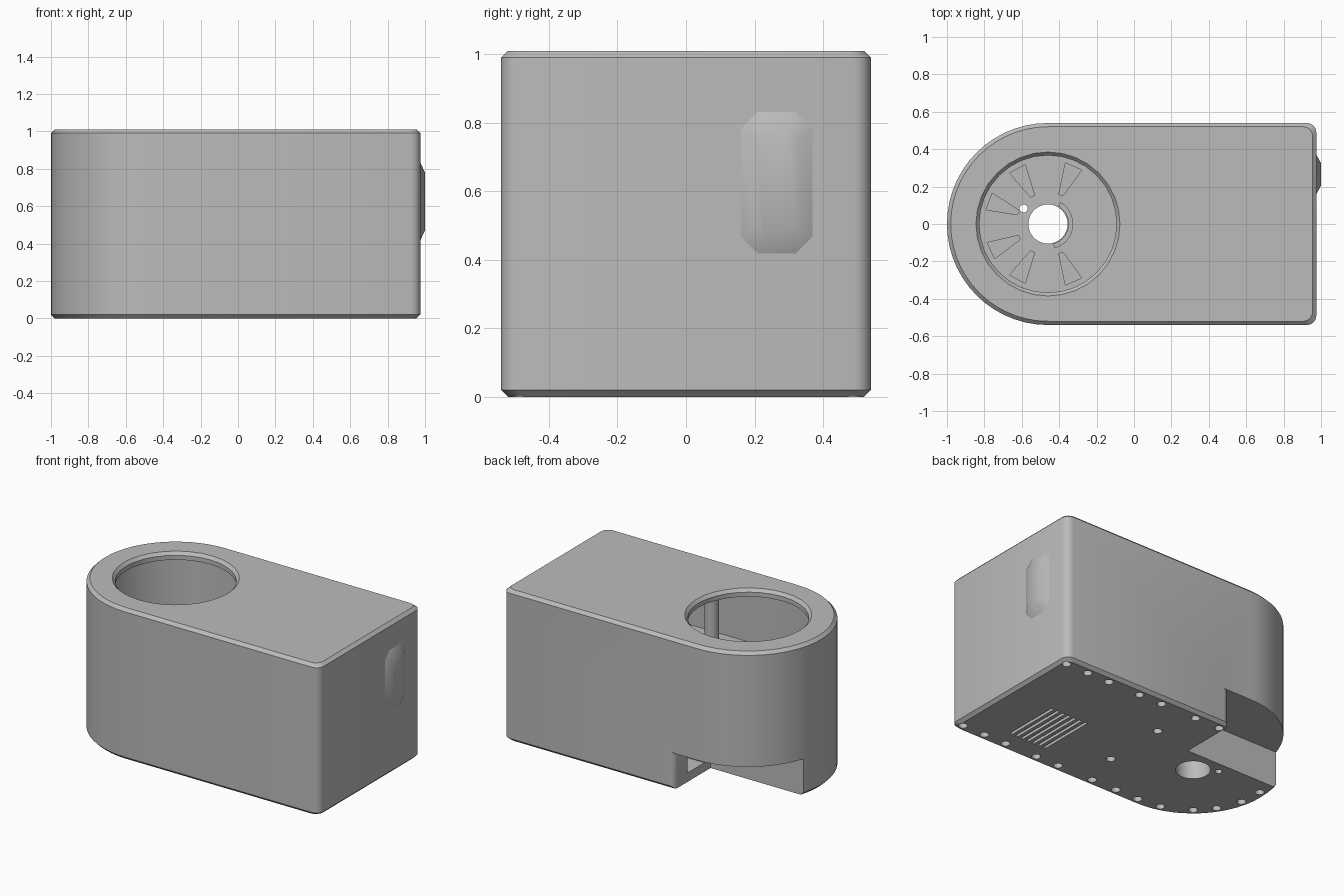
import bpy, bmesh, math
from math import sin, cos, pi, radians

cube = bpy.data.objects.get("Cube")
if cube:
    bpy.data.objects.remove(cube, do_unlink=True)

grey = bpy.data.materials.new("plain grey")
grey.use_nodes = True
COL = (0.5, 0.5, 0.5, 1)
grey.diffuse_color = COL
grey.node_tree.nodes["Principled BSDF"].inputs["Base Color"].default_value = COL

CX = -0.46      # centre of the round end
R = 0.54        # half width of the case
X1 = 0.975      # flat end
TOP = 1.01
FLOOR = 0.55    # inner floor height


def arc(cx, cy, r, a0, a1, n):
    """Points on an arc, angles in degrees."""
    return [(cx + r * cos(radians(a0 + (a1 - a0) * i / n)),
             cy + r * sin(radians(a0 + (a1 - a0) * i / n))) for i in range(n + 1)]


def circle(cx, cy, r, n=32):
    return arc(cx, cy, r, 0, 360, n)[:-1]


def rect(x0, x1, y0, y1):
    return [(x0, y0), (x1, y0), (x1, y1), (x0, y1)]


def case_outline(inset):
    """Round at one end, square with softened corners at the other."""
    r, c = R - inset, 0.05
    x = X1 - inset - c
    return (arc(CX, 0, r, 90, 270, 28) + arc(x, c - r, c, -90, 0, 4)
            + arc(x, r - c, c, 0, 90, 4))


def loft(bm, layers):
    """Closed solid through (z, outline) layers of equal point count."""
    rings = [[bm.verts.new((x, y, z)) for x, y in pts] for z, pts in layers]
    n = len(rings[0])
    bm.faces.new(rings[0][::-1])
    bm.faces.new(rings[-1])
    for a, b in zip(rings, rings[1:]):
        for i in range(n):
            j = (i + 1) % n
            bm.faces.new((a[i], a[j], b[j], b[i]))


def make(name, solids):
    bm = bmesh.new()
    for layers in solids:
        loft(bm, layers)
    bmesh.ops.recalc_face_normals(bm, faces=bm.faces)
    me = bpy.data.meshes.new(name)
    bm.to_mesh(me)
    bm.free()
    me.materials.append(grey)
    ob = bpy.data.objects.new(name, me)
    bpy.context.collection.objects.link(ob)
    return ob


def prism(pts, z0, z1):
    return [(z0, pts), (z1, pts)]


def select(ob):
    bpy.ops.object.select_all(action='DESELECT')
    ob.select_set(True)
    bpy.context.view_layer.objects.active = ob


def cut(target, name, solids):
    tool = make(name, solids)
    tool.hide_render = True
    mod = target.modifiers.new(name, 'BOOLEAN')
    mod.operation, mod.solver, mod.object = 'DIFFERENCE', 'EXACT', tool
    select(target)
    bpy.ops.object.modifier_apply(modifier=mod.name)
    bpy.data.objects.remove(tool, do_unlink=True)


# Case with chamfered top and bottom edges
E = 0.02
case = make("case", [[(0, case_outline(E)), (E, case_outline(0)),
                      (TOP - E, case_outline(0)), (TOP, case_outline(E))]])

# Hollow chamber and the chamfered round opening above it
cut(case, "chamber", [prism(case_outline(0.05), FLOOR, TOP - 0.05)])
cut(case, "opening", [[(0.9, circle(CX, 0, 0.367)), (TOP - E, circle(CX, 0, 0.367)),
                       (TOP + E, circle(CX, 0, 0.403))]])

# Notch under the round end, with a softened outer corner
NX, NY, NZ = -0.29, 0.155, 0.245
notch = ([(-1.2, NY), (NX, NY)] + arc(NX + 0.04, R - 0.04, 0.04, 180, 90, 5)
         + [(NX + 0.04, 0.7), (-1.2, 0.7)])
cut(case, "notch", [prism(notch, -0.1, NZ)])
cut(case, "notch_port", [prism(rect(NX - 0.05, NX + 0.12, 0.22, 0.4), 0.06, 0.17)])

# Centre bore and small cable hole through the floor
cut(case, "bores", [prism(circle(CX, 0, 0.105), -0.1, 0.7),
                    prism(circle(-0.59, 0.083, 0.022, 12), -0.1, 0.7)])

# Fan of wedge pockets in the floor around the bore
wedges = []
for deg in (66, 119, 159, 205, 241, 294):
    wedge = []
    for r, spread in ((0.17, -4), (0.34, -8), (0.34, 8), (0.17, 4)):
        a = radians(deg + spread)
        wedge.append((CX + r * cos(a), r * sin(a)))
    wedges.append(prism(wedge, FLOOR - 0.04, FLOOR + 0.05))
cut(case, "floor_pockets", wedges)

# Screw holes and vent slots underneath
screws = [(x, s * 0.48) for x in (0.93, 0.765, 0.6, 0.36, 0.19, -0.075, -0.26)
          for s in (-1, 1)]
screws += [(0, -0.217), (0, 0.217), (-0.43, -0.48)]
screws += [(CX + 0.48 * cos(radians(a)), 0.48 * sin(radians(a)))
           for a in (174, 193, 213, 230, 254)]
cut(case, "screw_holes", [prism(circle(x, y, 0.028, 12), -0.05, 0.04) for x, y in screws])
cut(case, "bottom_vents", [prism(rect(x - 0.01, x + 0.01, -0.375, 0.02), -0.05, 0.03)
                           for x in [0.39 + 0.0433 * i for i in range(7)]])

# Post between the floor and the lid, and a collar round the bore
post = make("inner_post", [prism(circle(0.09, -0.4, 0.045, 16), FLOOR - 0.01, TOP - 0.04)])
collar_pts = arc(CX, 0, 0.135, -75, 60, 14) + arc(CX, 0, 0.11, 60, -75, 14)
collar = make("bore_collar", [prism(collar_pts, FLOOR - 0.01, FLOOR + 0.03)])


# Raised button on the flat end, built lying down then stood up
def button_outline(hw, hh, c):
    quarter = [(hw, hh - c), (hw - c, hh)]
    top = quarter + [(-x, y) for x, y in quarter[::-1]]
    return top + [(-x, -y) for x, y in top]


button = make("side_button", [[(-0.01, button_outline(0.105, 0.207, 0.05)),
                               (0.0, button_outline(0.105, 0.207, 0.05)),
                               (0.025, button_outline(0.06, 0.155, 0.025))]])
button.rotation_euler = (pi / 2, 0, pi / 2)
button.location = (X1, 0.265, 0.625)

for ob in (case, post, collar, button):
    select(ob)
    bpy.ops.object.shade_smooth_by_angle(angle=radians(30))
